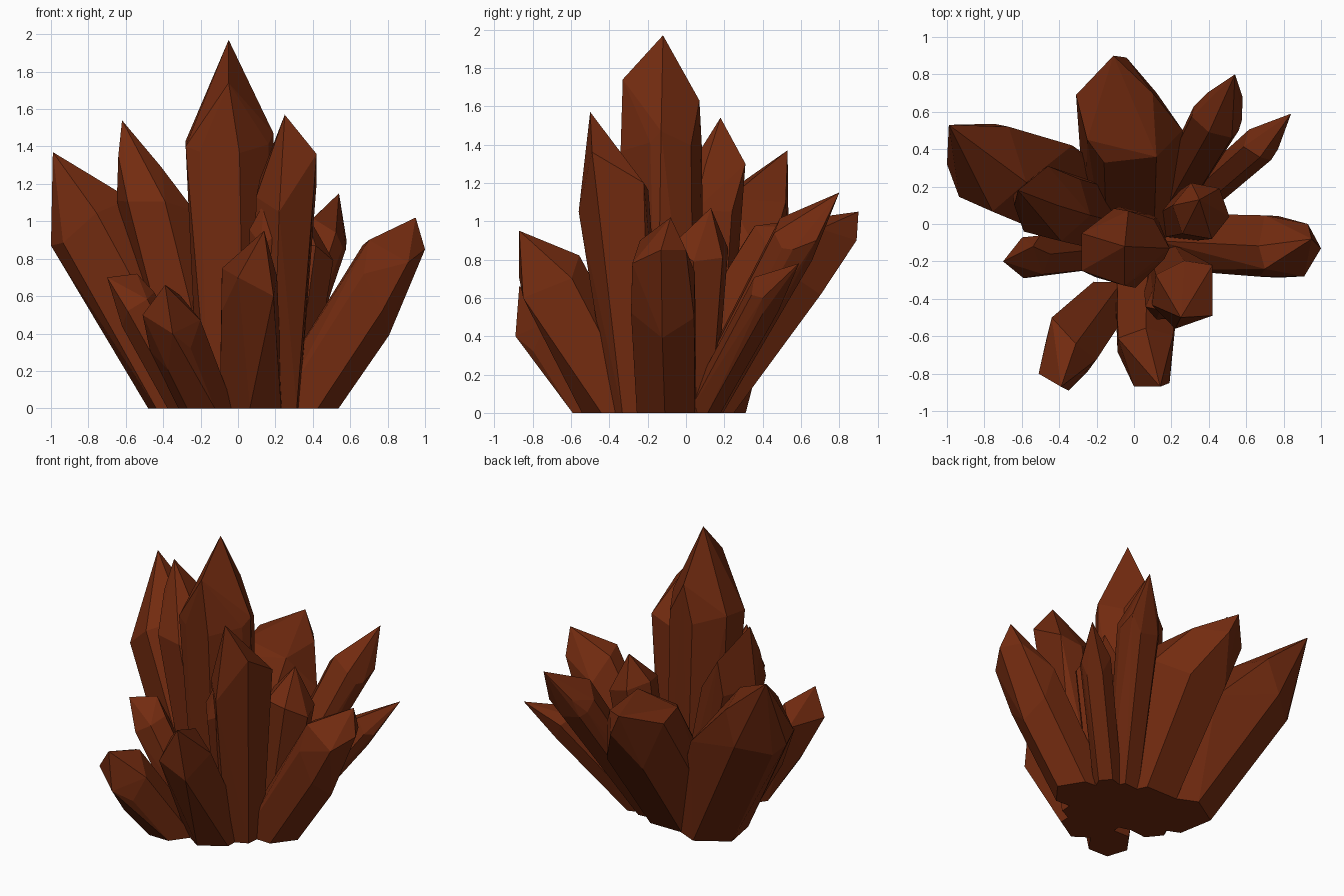
import bpy, bmesh, math, random
from mathutils import Vector

if "Cube" in bpy.data.objects:
    bpy.data.objects.remove(bpy.data.objects["Cube"])

random.seed(4)
mat = bpy.data.materials.new("rust_crystal")
mat.diffuse_color = (0.17, 0.024, 0.005, 1)
mat.use_nodes = True
mat.node_tree.nodes["Principled BSDF"].inputs["Base Color"].default_value = mat.diffuse_color


def crystal(name, base, r_base, shoulder, r, tilt, tips, rot=0, jitter=0.04):
    """Faceted hexagonal prism cut flat at z=0, widening to a shoulder, then pointed."""
    b, s = Vector((*base, 0)), Vector(shoulder)
    axis = (s - b).normalized()
    # 'up' is the ring direction on the upper side of a leaning crystal
    up = (Vector((0, 0, 1)) - axis * axis.z).normalized()
    side = axis.cross(up)
    pts = [Vector(t) for t in tips]
    for i in range(6):
        a = math.radians(rot + 60 * i)
        d = up * math.cos(a) + side * math.sin(a)
        low = b + d * r_base
        pts.append(low - axis * (low.z / axis.z))
        slide = tilt * math.cos(a) + random.uniform(-jitter, jitter)
        pts.append(s + d * r + axis * slide)
    bm = bmesh.new()
    for p in pts:
        bm.verts.new(p)
    bmesh.ops.convex_hull(bm, input=bm.verts[:])
    loose = [v for v in bm.verts if not v.link_faces]
    bmesh.ops.delete(bm, geom=loose, context='VERTS')
    bmesh.ops.dissolve_limit(bm, angle_limit=math.radians(4), verts=bm.verts[:], edges=bm.edges[:])
    bmesh.ops.recalc_face_normals(bm, faces=bm.faces[:])
    me = bpy.data.meshes.new(name)
    bm.to_mesh(me)
    bm.free()
    me.materials.append(mat)
    bpy.context.collection.objects.link(bpy.data.objects.new(name, me))


# tall crystals in the middle
crystal("main_crystal", (-.02, -.1), .2, (-.05, -.13, 1.42), .22, 0,
        [(-.05, -.12, 1.97), (-.05, -.33, 1.74), (.19, -.13, 1.47), (-.28, -.05, 1.43),
         (-.28, -.25, 1.4), (-.03, .07, 1.63)], 0, .06)
crystal("front_right_tall_crystal", (.2, -.25), .14, (.25, -.36, 1.1), .17, .08,
        [(.25, -.5, 1.57), (.42, -.49, 1.36), (.42, -.22, 1.2), (.22, -.56, 1.05)], 30, .05)
crystal("left_tall_crystal", (-.17, .03), .19, (-.44, .1, 1.08), .2, -.05,
        [(-.62, .18, 1.54), (-.64, .1, 1.35), (-.41, .1, 1.29), (-.46, .31, 1.3)], 0, .04)

# large leaning crystals
crystal("far_left_crystal", (-.23, .07), .235, (-.75, .3, .95), .25, .03,
        [(-.99, .53, 1.37), (-1, .32, .87), (-.67, .52, 1.1), (-.33, .42, .75)], 0, .03)
crystal("back_crystal", (-.02, 0), .24, (-.02, .52, .78), .28, .05,
        [(-.11, .9, 1.05), (-.04, .89, .9), (-.31, .69, .97), (-.25, .45, .98), (.1, .7, .96)], 30)
crystal("right_crystal", (.33, -.1), .175, (.73, -.12, .62), .19, .18,
        [(.95, -.08, 1.02), (1, -.13, .85), (.93, 0, .85), (.91, -.28, .78), (.7, -.24, .9)], 0)

# small crystals around the foot
crystal("back_right_crystal", (.17, .08), .11, (.44, .56, .88), .14, .04,
        [(.54, .8, 1.15), (.58, .68, .9), (.56, .5, .86), (.32, .63, .86), (.39, .7, .95)], 0)
crystal("low_right_crystal", (.28, .08), .09, (.67, .42, .62), .1, .04, [(.84, .59, .78), (.77, .4, .6)], 30)
crystal("inner_right_crystal", (.25, .03), .13, (.36, .07, .86), .16, .04, [(.35, .13, 1.07)], 30)
crystal("front_left_crystal", (-.17, -.45), .14, (-.34, -.68, .4), .16, .1,
        [(-.39, -.87, .66), (-.35, -.89, .4), (-.51, -.8, .5), (-.44, -.5, .52)], 0)
crystal("front_crystal", (.07, -.33), .19, (.06, -.65, .63), .17, .14,
        [(.14, -.87, .95), (0, -.87, .7), (.19, -.85, .6)], 0)
crystal("low_left_crystal", (-.24, -.14), .12, (-.54, -.17, .54), .12, .06,
        [(-.7, -.2, .7), (-.59, -.29, .52), (-.54, -.12, .72)], 0)
crystal("inner_front_crystal", (.14, -.28), .09, (.16, -.43, .96), .1, .04, [(.14, -.46, 1.1)], 30)
